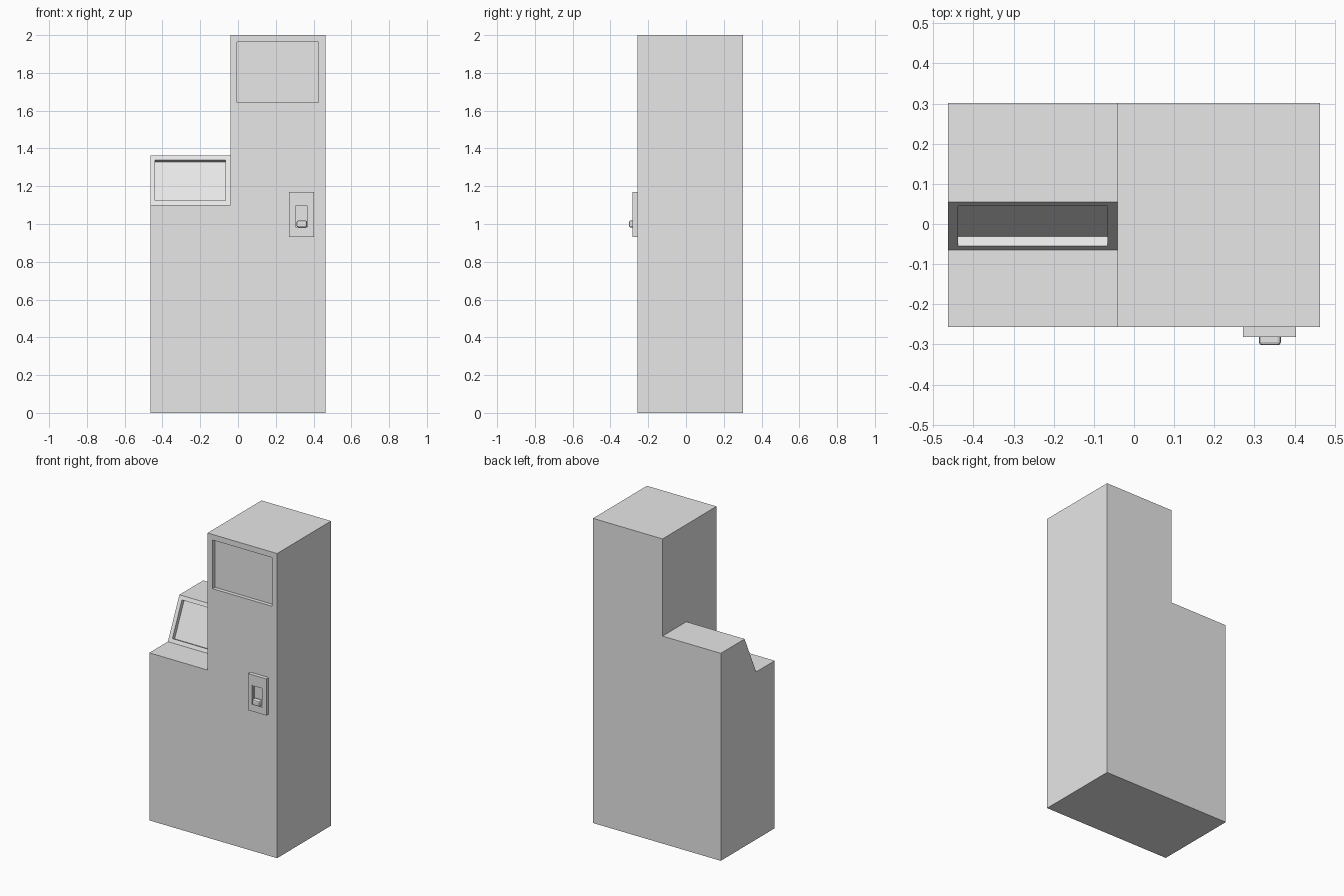
import bpy
import bmesh
from mathutils import Vector

cube = bpy.data.objects.get("Cube")
if cube:
    bpy.data.objects.remove(cube, do_unlink=True)

# Single painted finish
grey = bpy.data.materials.new("light_grey")
grey.use_nodes = True
colour = (0.8, 0.8, 0.8, 1)
grey.diffuse_color = colour
grey.node_tree.nodes["Principled BSDF"].inputs["Base Color"].default_value = colour

LEFT, STEP, RIGHT = -0.464, -0.041, 0.464
FRONT, BACK = -0.257, 0.302


def prism(points, offset):
    """Extrude a closed outline into a solid bmesh."""
    bm = bmesh.new()
    face = bm.faces.new([bm.verts.new(p) for p in points])
    side = bmesh.ops.extrude_face_region(bm, geom=[face])["geom"]
    moved = [v for v in side if isinstance(v, bmesh.types.BMVert)]
    bmesh.ops.translate(bm, verts=moved, vec=offset)
    bmesh.ops.recalc_face_normals(bm, faces=bm.faces)
    bm.normal_update()
    return bm


def box(x0, x1, y0, y1, z0, z1):
    return prism([(x0, y0, z0), (x1, y0, z0), (x1, y0, z1), (x0, y0, z1)],
                 (0, y1 - y0, 0))


def face_towards(bm, direction):
    d = Vector(direction).normalized()
    return max(bm.faces, key=lambda f: f.normal.dot(d))


def sink(bm, face, depth):
    """Push a face straight into the solid."""
    inward = face.normal * -depth
    new = bmesh.ops.extrude_discrete_faces(bm, faces=[face])["faces"][0]
    bmesh.ops.translate(bm, verts=new.verts, vec=inward)
    bm.normal_update()
    return new


def finish(bm, name):
    mesh = bpy.data.meshes.new(name)
    bm.to_mesh(mesh)
    bm.free()
    mesh.materials.append(grey)
    obj = bpy.data.objects.new(name, mesh)
    bpy.context.collection.objects.link(obj)
    return obj


# L-shaped cabinet body
shelf, neck = 0.945, 1.607
outline = [(LEFT, 0), (RIGHT, 0), (RIGHT, neck), (STEP, neck), (STEP, shelf), (LEFT, shelf)]
finish(prism([(x, FRONT, z) for x, z in outline], (0, BACK - FRONT, 0)), "cabinet_body")

# Upper display housing with recessed screen
bm = box(STEP, RIGHT, FRONT, BACK, neck, 2)
screen = face_towards(bm, (0, -1, 0))
bmesh.ops.inset_individual(bm, faces=[screen], thickness=0.052)
sink(bm, screen, 0.025)
finish(bm, "display_housing")

# Console with sloped, recessed screen
profile = [(FRONT, shelf), (BACK, shelf), (BACK, 1.362), (0.055, 1.362),
           (-0.065, 1.10), (FRONT, 1.10)]
bm = prism([(LEFT, y, z) for y, z in profile], (STEP - LEFT, 0, 0))
screen = face_towards(bm, (0, -0.262, 0.12))
bmesh.ops.inset_individual(bm, faces=[screen], thickness=0.036)
sink(bm, screen, 0.026)
finish(bm, "console")

# Slot plate with funnel-shaped opening
bm = box(0.271, 0.403, -0.282, FRONT, 0.93, 1.17)
slot = face_towards(bm, (0, -1, 0))
bmesh.ops.inset_individual(bm, faces=[slot], thickness=0.038)
for v in slot.verts:
    v.co.z = 1.103 if v.co.z > 1.05 else 0.976
slot = sink(bm, slot, 0.006)
bmesh.ops.inset_individual(bm, faces=[slot], thickness=0.01)
sink(bm, slot, 0.014)
finish(bm, "slot_plate")

# Rounded lip at the bottom of the slot
lip = finish(box(0.311, 0.366, -0.302, -0.266, 0.982, 1.018), "slot_lip")
bevel = lip.modifiers.new("rounding", "BEVEL")
bevel.width = 0.008
bevel.segments = 2
